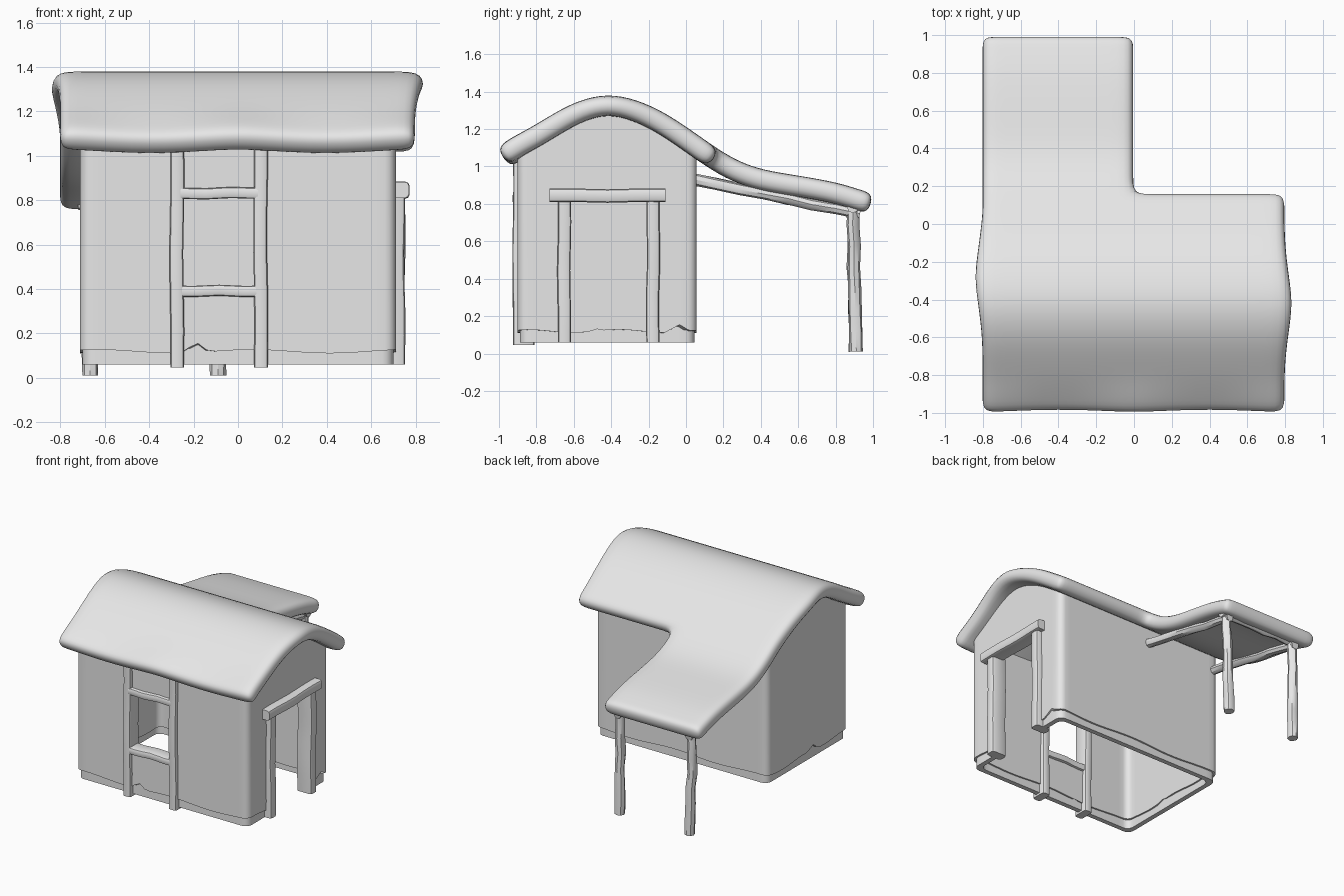
import bpy, bmesh, math, random
from mathutils import Vector

random.seed(4)
cube = bpy.data.objects.get("Cube")
if cube:
    bpy.data.objects.remove(cube)

clay = bpy.data.materials.new("plain_grey")
clay.use_nodes = True
GREY = (0.8, 0.8, 0.8, 1)
clay.diffuse_color = GREY
clay.node_tree.nodes["Principled BSDF"].inputs["Base Color"].default_value = GREY

# Roof centre line as (y, z), front eave to porch edge
ROOF = [(-0.975, 1.04), (-0.91, 1.09), (-0.8, 1.16), (-0.68, 1.235), (-0.56, 1.30),
        (-0.42, 1.335), (-0.28, 1.305), (-0.14, 1.24), (0, 1.145), (0.07, 1.095),
        (0.15, 1.04), (0.26, 0.975), (0.4, 0.925), (0.6, 0.895), (0.8, 0.86),
        (0.92, 0.82), (0.99, 0.80)]


def roof_z(y):
    for (y0, z0), (y1, z1) in zip(ROOF, ROOF[1:]):
        if y <= y1:
            return z0 + (z1 - z0) * (y - y0) / (y1 - y0)
    return ROOF[-1][1]


def finish(name, bm, smooth=True):
    bmesh.ops.recalc_face_normals(bm, faces=bm.faces)
    mesh = bpy.data.meshes.new(name)
    bm.to_mesh(mesh)
    bm.free()
    mesh.materials.append(clay)
    ob = bpy.data.objects.new(name, mesh)
    bpy.context.collection.objects.link(ob)
    if smooth:
        bpy.ops.object.select_all(action="DESELECT")
        ob.select_set(True)
        bpy.context.view_layer.objects.active = ob
        bpy.ops.object.shade_smooth_by_angle(angle=math.radians(40))
    return ob


def box(name, low, high, smooth=False):
    bm = bmesh.new()
    bmesh.ops.create_cube(bm, size=1)
    low, high = Vector(low), Vector(high)
    for v in bm.verts:
        v.co = (low + high) / 2 + v.co * (high - low)
    return finish(name, bm, smooth)


# Hewn timber: a soft-edged box, slightly bent along its length
def timber(name, low, high, wobble=0.006):
    bm = bmesh.new()
    bmesh.ops.create_cube(bm, size=1)
    low, high = Vector(low), Vector(high)
    size = high - low
    axis = max(range(3), key=lambda i: size[i])
    for v in bm.verts:
        v.co = (low + high) / 2 + v.co * size
    long_edges = [e for e in bm.edges
                  if abs((e.verts[0].co - e.verts[1].co)[axis]) > size[axis] / 2]
    bmesh.ops.bevel(bm, geom=long_edges, offset=min(size) * 0.25, segments=2,
                    profile=0.5, affect="EDGES")
    long_edges = [e for e in bm.edges
                  if abs((e.verts[0].co - e.verts[1].co)[axis]) > size[axis] / 2]
    bmesh.ops.subdivide_edges(bm, edges=long_edges, cuts=5)
    phase = random.uniform(0, 6)
    for v in bm.verts:
        t = (v.co[axis] - low[axis]) / size[axis]
        for i in range(3):
            if i != axis:
                v.co[i] += wobble * math.sin(t * 7 + phase + i) * math.sin(t * math.pi)
    return finish(name, bm)


# Rough pole: eight-sided tapering rings along a line
def pole(name, start, end, r0, r1, rough=0.004):
    bm = bmesh.new()
    start, end = Vector(start), Vector(end)
    turn = (end - start).to_track_quat("Z", "Y")
    rings = []
    for k in range(8):
        t = k / 7
        r = r0 + (r1 - r0) * t
        shift = Vector((random.uniform(-rough, rough), random.uniform(-rough, rough), 0))
        ring = []
        for s in range(8):
            a = s * math.tau / 8
            p = Vector((math.cos(a), math.sin(a), 0)) * (r + random.uniform(-rough, rough) / 2)
            ring.append(bm.verts.new(start.lerp(end, t) + turn @ (p + shift)))
        rings.append(ring)
    for a, b in zip(rings, rings[1:]):
        for s in range(8):
            bm.faces.new((a[s], a[s - 1], b[s - 1], b[s]))
    bm.faces.new(rings[0])
    bm.faces.new(rings[-1])
    return finish(name, bm)


# Rounded rectangle outline, densely sampled along its straight sides
def outline(inset, radius):
    hx, y0, y1 = 0.712 - inset, -0.9 + inset, 0.057 - inset
    pts = []
    for cx, cy, a0 in ((hx - radius, y1 - radius, 0), (radius - hx, y1 - radius, 90),
                       (radius - hx, y0 + radius, 180), (hx - radius, y0 + radius, 270)):
        for k in range(5):
            a = math.radians(a0 + k * 22.5)
            pts.append(Vector((cx + radius * math.cos(a), cy + radius * math.sin(a))))
    dense = []
    for p, q in zip(pts, pts[1:] + pts[:1]):
        n = max(1, round((q - p).length / 0.04))
        dense += [p.lerp(q, k / n) for k in range(n)]
    return dense


def ragged(p):
    z = 0.112 + 0.008 * math.sin(p.x * 9 + 1) + 0.008 * math.sin(p.y * 13)
    for cx, cy in ((-0.19, -0.9), (0.7, -0.04), (-0.7, -0.48)):
        z += 0.05 * max(0, 1 - math.hypot(p.x - cx, p.y - cy) / 0.06)
    return z


# Wall ring between two outlines sharing one point count
def wall_ring(name, inset, thick, bottom, top):
    bm = bmesh.new()
    outer = outline(inset, 0.05)
    mid_y = -0.4215
    ky = 1 - thick / (0.4785 - inset)
    kx = 1 - thick / (0.712 - inset)
    inner = [Vector((p.x * kx, mid_y + (p.y - mid_y) * ky)) for p in outer]
    loops = [[bm.verts.new((p.x, p.y, f(p))) for p in ring]
             for ring, f in ((outer, bottom), (outer, top), (inner, top), (inner, bottom))]
    n = len(outer)
    for a, b in zip(loops, loops[1:] + loops[:1]):
        for i in range(n):
            bm.faces.new((a[i - 1], a[i], b[i], b[i - 1]))
    return finish(name, bm)


walls = wall_ring("plaster_walls", 0, 0.06, ragged, lambda p: roof_z(p.y))
base = wall_ring("wall_base", 0.012, 0.036, lambda p: 0.06, lambda p: 0.25)

# Door and window openings
cutters = [box("door_cutter", (0.5, -0.64, -0.1), (0.9, -0.18, 0.84)),
           box("window_cutter", (-0.26, -1.1, 0.39), (0.085, -0.7, 0.83))]
for c in cutters:
    c.hide_render = True
    c.hide_viewport = True
    c.display_type = "WIRE"
for ob, cuts in ((walls, cutters), (base, cutters[:1])):
    for c in cuts:
        m = ob.modifiers.new("opening", "BOOLEAN")
        m.operation, m.solver, m.object = "DIFFERENCE", "EXACT", c

# Thatch roof: L-shaped sheet, thickened and rounded
bm = bmesh.new()
cols = [-0.805, -0.72, -0.4, -0.1, 0.0, 0.1, 0.4, 0.71, 0.8]
grid = {}


def roof_vert(i, j):
    if (i, j) not in grid:
        x, (y, z) = cols[i], ROOF[j]
        if abs(x) > 0.75:
            peak = -0.28 if x < 0 else -0.42
            x += math.copysign(0.045 * max(0, 1 - abs(y - peak) / 0.32), x)
        if j < 2:
            z += 0.012 * math.cos(x * 8)
            y -= 0.008 * math.cos(x * 8)
        grid[i, j] = bm.verts.new((x, y, z))
    return grid[i, j]


for i in range(len(cols) - 1):
    for j in range(len(ROOF) - 1):
        if ROOF[j + 1][0] < 0.16 or cols[i + 1] < 0.01:
            bm.faces.new([roof_vert(i + a, j + b) for a, b in ((0, 0), (1, 0), (1, 1), (0, 1))])
roof = finish("thatch_roof", bm)
m = roof.modifiers.new("thickness", "SOLIDIFY")
m.thickness, m.offset = 0.112, 0
m = roof.modifiers.new("rounding", "SUBSURF")
m.levels = m.render_levels = 2

# Window frame: two full-height posts and two rails
for side, x in (("right", -0.305), ("left", 0.072)):
    timber(side + "_window_post", (x, -0.925, 0.045), (x + 0.062, -0.81, 1.08), 0.004)
for part, z in (("sill", 0.365), ("head", 0.806)):
    timber("window_" + part, (-0.26, -0.925, z), (0.09, -0.82, z + 0.05), 0.004)

# Door frame
for side, y in (("front", -0.685), ("back", -0.212)):
    timber(side + "_door_post", (0.63, y, 0.06), (0.752, y + 0.07, 0.83), 0.004)
timber("door_lintel", (0.65, -0.73, 0.81), (0.77, -0.11, 0.882), 0.004)

# Porch posts, sloping rafters and cross beam
for side, x in (("right", -0.67), ("left", -0.085)):
    pole(side + "_porch_post", (x, 0.905, 0.01), (x, 0.89, 0.8), 0.037, 0.033, 0.006)
    pole(side + "_porch_rafter", (x, 0.03, 0.935), (x, 0.93, 0.745), 0.032, 0.028)
pole("porch_cross_beam", (-0.72, 0.89, 0.785), (-0.04, 0.89, 0.785), 0.03, 0.03)
